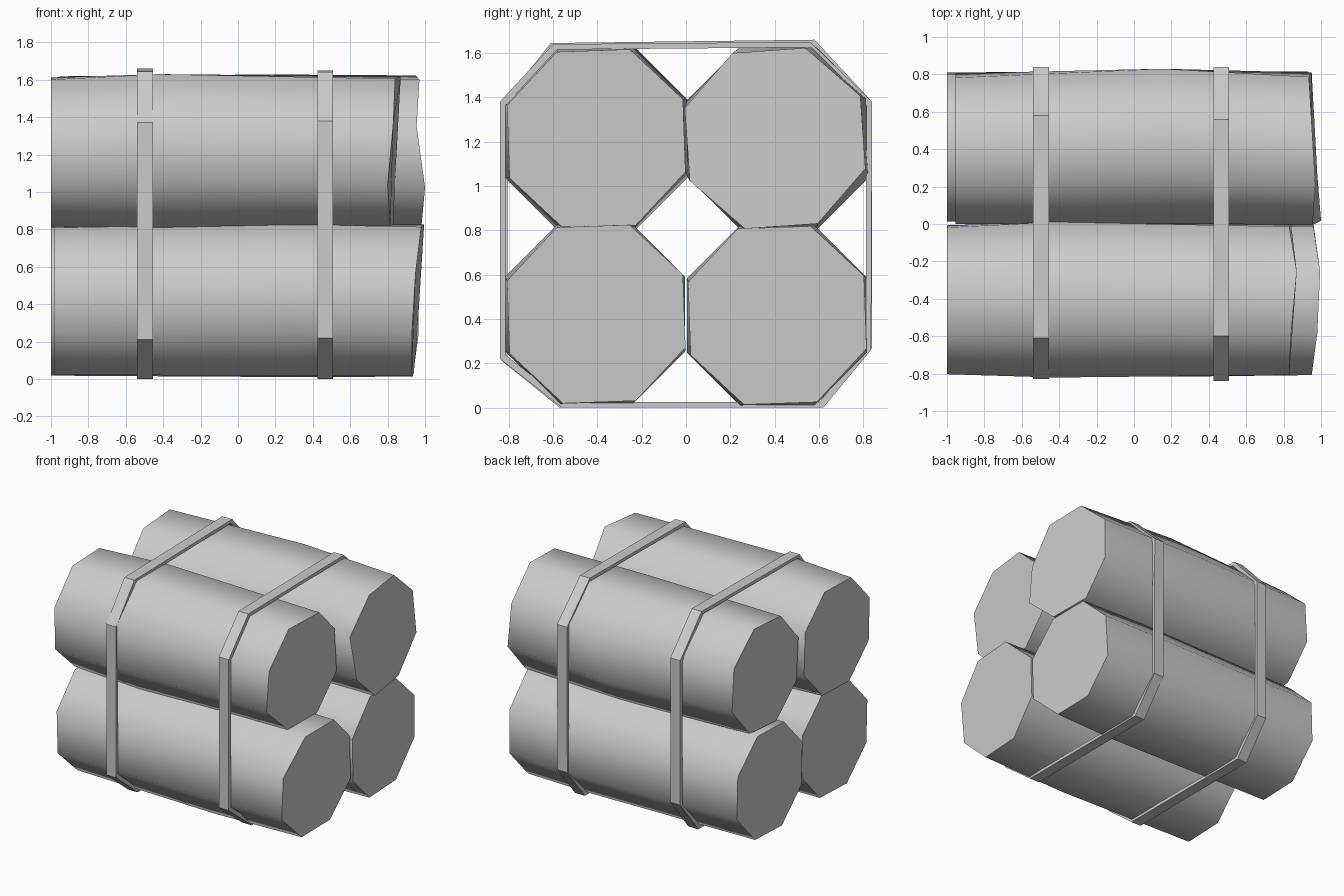
import bpy
import bmesh
from math import sin, cos, radians

if "Cube" in bpy.data.objects:
    bpy.data.objects.remove(bpy.data.objects["Cube"], do_unlink=True)

SIDES = 8

# One plain grey for everything
grey = bpy.data.materials.new("plain_grey")
grey.use_nodes = True
colour = (0.6, 0.6, 0.6, 1)
grey.diffuse_color = colour
grey.node_tree.nodes["Principled BSDF"].inputs["Base Color"].default_value = colour


def finish(bm, name):
    """Turn a bmesh into a named object with the shared material."""
    bmesh.ops.recalc_face_normals(bm, faces=bm.faces)
    mesh = bpy.data.meshes.new(name)
    bm.to_mesh(mesh)
    bm.free()
    mesh.materials.append(grey)
    obj = bpy.data.objects.new(name, mesh)
    bpy.context.collection.objects.link(obj)
    return obj


def bridge(bm, ring_a, ring_b, smooth):
    """Join two closed rings of vertices with quads."""
    for i in range(SIDES):
        j = (i + 1) % SIDES
        face = bm.faces.new((ring_a[i], ring_a[j], ring_b[j], ring_b[i]))
        face.smooth = smooth


def octagon(bm, xs, centre, radius, twist):
    """Ring of vertices around the x axis, with its own x for each corner."""
    ring = []
    for i, x in enumerate(xs):
        a = radians(22.5 + 45 * i + twist)
        ring.append(bm.verts.new((x, centre[0] + radius * cos(a),
                                  centre[1] + radius * sin(a))))
    return ring


def make_log(name, centre, start, belly, twist, cut):
    """Slightly bulging log: flat left end, swollen belly, rough-cut right end."""
    bm = bmesh.new()
    belly_x, belly_radius, belly_shift = belly
    swollen = (centre[0] + belly_shift, centre[1])
    rings = [
        octagon(bm, [start] * SIDES, centre, 0.425, twist),
        octagon(bm, [belly_x] * SIDES, swollen, belly_radius, 0),
        octagon(bm, cut, centre, 0.43, twist),
    ]
    for a, b in zip(rings, rings[1:]):
        bridge(bm, a, b, True)
    # Flat caps with crisp rims
    for ring in (rings[0], rings[-1]):
        cap = bm.faces.new(ring)
        for edge in cap.edges:
            edge.smooth = False
    finish(bm, name)


def make_strap(name, x, corners):
    """Flat band around the bundle, as a thin rectangular loop."""
    bm = bmesh.new()
    half_width, mid_z = 0.042, 0.83
    loops = []
    for side, scale in ((-1, 1), (1, 1), (1, 0.97), (-1, 0.97)):
        loops.append([bm.verts.new((x + side * half_width, y * scale,
                                    mid_z + (z - mid_z) * scale))
                      for y, z in corners])
    for i in range(4):
        bridge(bm, loops[i], loops[(i + 1) % 4], False)
    finish(bm, name)


# Four stacked logs
make_log("lower_front_log", (-0.405, 0.422), -0.98, (0.2, 0.44, -0.005), 2,
         (0.96, 0.995, 0.98, 0.95, 0.93, 0.93, 0.94, 0.96))
make_log("lower_back_log", (0.412, 0.416), -1, (0.4, 0.44, 0), 2,
         (0.94, 0.95, 0.96, 0.965, 0.965, 0.935, 0.93, 0.93))
make_log("upper_front_log", (-0.405, 1.214), -1, (-0.42, 0.45, 0), 2,
         (0.83, 0.87, 0.84, 0.83, 0.80, 0.815, 0.83, 0.84))
make_log("upper_back_log", (0.402, 1.215), -0.955, (0.15, 0.447, 0.015), 4,
         (0.935, 0.95, 0.97, 0.955, 1, 0.98, 0.95, 0.95))

# Two straps around the bundle
make_strap("right_strap", -0.497,
           ((0.84, 1.38), (0.58, 1.66), (-0.61, 1.645), (-0.83, 1.37),
            (-0.83, 0.21), (-0.57, 0), (0.62, 0), (0.84, 0.27)))
make_strap("left_strap", 0.467,
           ((0.84, 1.38), (0.56, 1.65), (-0.6, 1.64), (-0.84, 1.38),
            (-0.84, 0.22), (-0.56, 0), (0.62, 0), (0.835, 0.26)))
